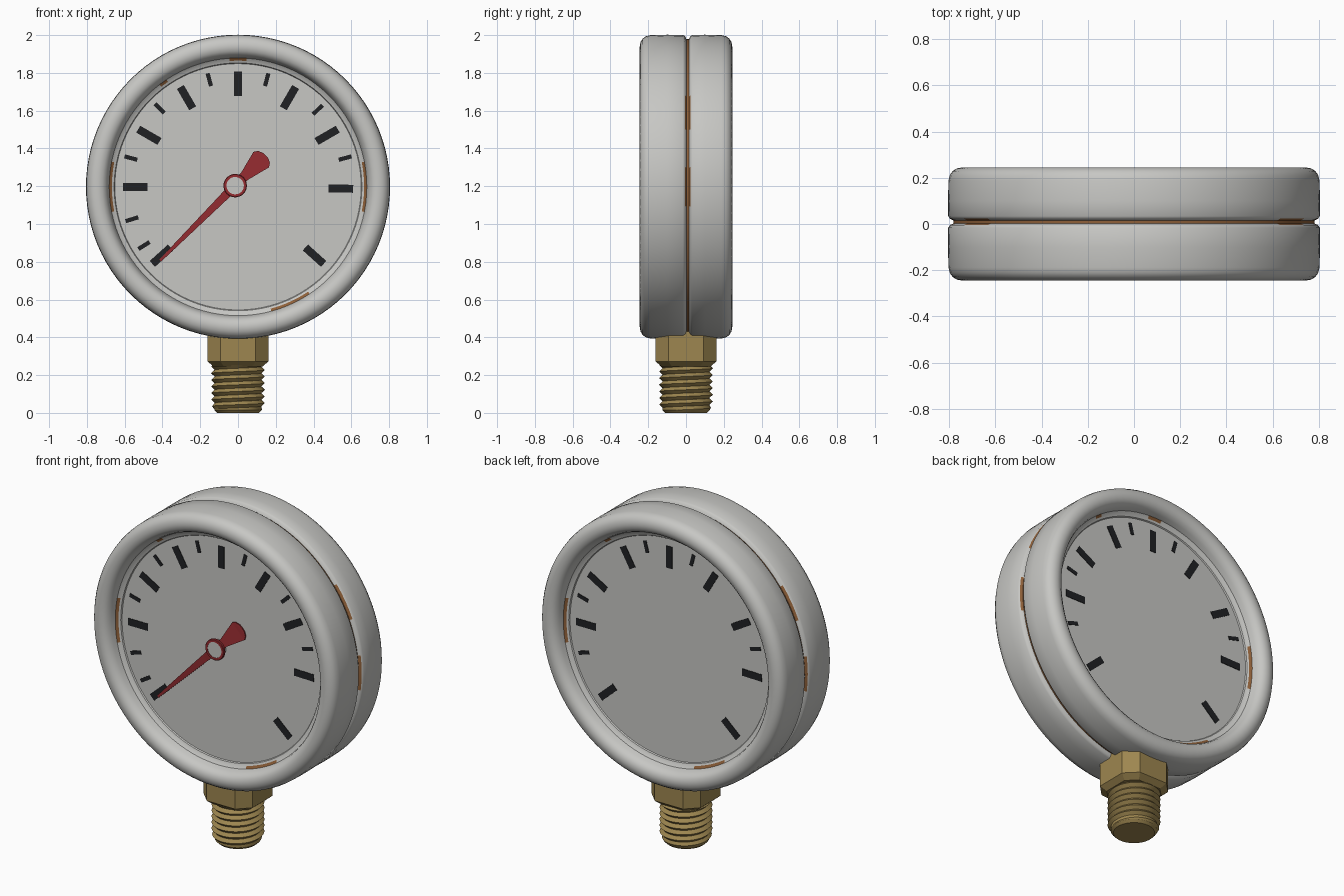
import bpy, bmesh, math
from mathutils import Vector

if "Cube" in bpy.data.objects:
    bpy.data.objects.remove(bpy.data.objects["Cube"])

CZ = 1.197        # height of the dial centre
DIAL_Y = 0.157    # depth of each dial from the middle


def material(name, rgb):
    m = bpy.data.materials.new(name)
    m.diffuse_color = (*rgb, 1)
    m.use_nodes = True
    m.node_tree.nodes["Principled BSDF"].inputs["Base Color"].default_value = m.diffuse_color
    return m


GREY = material("grey metal", (0.57, 0.57, 0.55))
RUST = material("rust brown", (0.27, 0.115, 0.04))
BRASS = material("brass", (0.34, 0.24, 0.08))
BLACK = material("black", (0.014, 0.015, 0.017))
RED = material("red", (0.30, 0.025, 0.03))


def finish(name, bm, mats, smooth=None):
    bmesh.ops.remove_doubles(bm, verts=bm.verts[:], dist=1e-5)
    bmesh.ops.recalc_face_normals(bm, faces=bm.faces[:])
    me = bpy.data.meshes.new(name)
    bm.to_mesh(me)
    bm.free()
    ob = bpy.data.objects.new(name, me)
    bpy.context.collection.objects.link(ob)
    for m in mats:
        me.materials.append(m)
    if smooth:
        bpy.ops.object.select_all(action='DESELECT')
        ob.select_set(True)
        bpy.context.view_layer.objects.active = ob
        bpy.ops.object.shade_smooth_by_angle(angle=math.radians(smooth))
    return ob


def lathe_y(bm, profile, cx=0, cz=CZ, n=96, rule=None):
    """Revolve (radius, y) points about a y axis; rule(row, degrees) gives the material."""
    rings = [[bm.verts.new((cx + r * math.cos(2 * math.pi * j / n), y,
                            cz + r * math.sin(2 * math.pi * j / n))) for j in range(n)]
             for r, y in profile]
    for i in range(len(rings) - 1):
        a, b = rings[i], rings[i + 1]
        for j in range(n):
            k = (j + 1) % n
            if profile[i][0] == 0:
                f = bm.faces.new((a[0], b[j], b[k]))
            elif profile[i + 1][0] == 0:
                f = bm.faces.new((a[j], a[k], b[0]))
            else:
                f = bm.faces.new((a[j], a[k], b[k], b[j]))
            if rule:
                f.material_index = rule(i, 360 * (j + 0.5) / n)


def plate(bm, pts, y0, y1):
    """Extrude an x-z outline from y0 to y1."""
    a = [bm.verts.new((x, y0, z)) for x, z in pts]
    b = [bm.verts.new((x, y1, z)) for x, z in pts]
    bm.faces.new(a)
    bm.faces.new(b[::-1])
    for i in range(len(pts)):
        k = (i + 1) % len(pts)
        bm.faces.new((a[i], b[i], b[k], a[k]))


# Case: two rounded shells, front and back, with a groove between them
half = [(0, DIAL_Y), (0.652, DIAL_Y), (0.656, 0.164), (0.668, 0.168), (0.682, 0.178),
        (0.689, 0.205), (0.700, 0.226), (0.718, 0.240), (0.742, 0.245), (0.766, 0.241),
        (0.785, 0.229), (0.797, 0.212), (0.803, 0.188), (0.805, 0.10), (0.804, 0.025)]
groove = [(0.797, 0.014), (0.782, 0.007)]     # offsets from the seam
SEAM = 0.009
profile = [(r, -y + (SEAM if y == 0.025 else 0)) for r, y in half]
profile += [(r, SEAM - y) for r, y in groove]
profile += [(r, SEAM + y) for r, y in reversed(groove)]
profile += [(r, y + (SEAM if y == 0.025 else 0)) for r, y in reversed(half)]
MIDDLE = len(profile) // 2 - 1
lip_spots = ((0, 11), (360, 11), (90, 5), (180, 11), (293, 9), (126, 3))
wall_spots = ((0, 7), (360, 7), (30, 8), (150, 8), (180, 7))


def near(deg, spots):
    return any(abs(deg - a) < w for a, w in spots)


def case_rule(row, deg):
    if row == MIDDLE:
        return 1
    if abs(row - MIDDLE) == 1:
        return int(near(deg, wall_spots))
    if row == 3:
        return int(near(deg, lip_spots))
    if row == len(profile) - 5:                # back lip, mirrored left to right
        return int(near((180 - deg) % 360, lip_spots))
    return 0


bm = bmesh.new()
lathe_y(bm, profile, rule=case_rule)
finish("case", bm, [GREY, RUST], 35)

# Scale marks on both dials
majors = (-42, -1, 30, 60, 90, 120, 150, 180, 222)
minors = (15, 44, 75, 105, 135, 165, 197, 212)
for name, side, small in (("front_scale", -1, minors), ("back_scale", 1, (15, 75, 105, 165, 197))):
    bm = bmesh.new()
    marks = [(a, 0.48, 0.61, 0.021) for a in majors] + [(a, 0.552, 0.622, 0.011) for a in small]
    for deg, r0, r1, w in marks:
        a = math.radians(deg)
        u = Vector((math.cos(a), math.sin(a)))
        v = Vector((-u.y, u.x))
        pts = [u * r0 - v * w, u * r1 - v * w, u * r1 + v * w, u * r0 + v * w]
        plate(bm, [(-side * p.x, CZ + p.y) for p in pts],
              side * (DIAL_Y - 0.001), side * (DIAL_Y + 0.003))
    finish(name, bm, [BLACK])

# Needle: (distance along, half width, y) stations, raised towards the hub
HX, HZ = -0.015, 1.203
stations = [(-0.56, 0.007, -0.166), (-0.50, 0.009, -0.168), (-0.10, 0.021, -0.185),
            (0.0, 0.026, -0.192), (0.07, 0.026, -0.186), (0.195, 0.058, -0.173),
            (0.215, 0.045, -0.172), (0.226, 0.022, -0.171), (0.228, 0.002, -0.171)]
c = math.sqrt(0.5)
bm = bmesh.new()
rows = []
for u, w, y in stations:
    rows.append([bm.verts.new((HX + c * (u - v), yy, HZ + c * (u + v)))
                 for v, yy in ((-w, y), (w, y), (w, y + 0.007), (-w, y + 0.007))])
for a, b in zip(rows, rows[1:]):
    for j in range(4):
        bm.faces.new((a[j], a[(j + 1) % 4], b[(j + 1) % 4], b[j]))
bm.faces.new(rows[0])
bm.faces.new(rows[-1][::-1])
finish("needle", bm, [RED])

# Needle hub: thin red ring around a grey pin
bm = bmesh.new()
lathe_y(bm, [(0.046, -0.186), (0.062, -0.186), (0.062, -0.197), (0.059, -0.200),
             (0.046, -0.200), (0.046, -0.186)], HX, HZ, 32)
finish("needle_hub", bm, [RED], 35)
bm = bmesh.new()
lathe_y(bm, [(0.047, -DIAL_Y), (0.047, -0.198), (0, -0.198)], HX, HZ, 32)
finish("hub_pin", bm, [GREY], 35)

# Fitting block: square with cut corners, tapered underneath
bm = bmesh.new()
rows = []
for z, s in ((0.245, 0.80), (0.272, 1.0), (0.46, 1.0)):
    p, q = 0.161 * s, 0.093 * s
    xy = [(p, -q), (p, q), (q, p), (-q, p), (-p, q), (-p, -q), (-q, -p), (q, -p)]
    rows.append([bm.verts.new((x, y, z)) for x, y in xy])
for a, b in zip(rows, rows[1:]):
    for j in range(8):
        bm.faces.new((a[j], a[(j + 1) % 8], b[(j + 1) % 8], b[j]))
bm.faces.new(rows[0][::-1])
bm.faces.new(rows[-1])
finish("fitting_block", bm, [BRASS])

# Helical thread: alternating crest and root rows climbing one pitch per turn
N, PITCH = 48, 0.035
bm = bmesh.new()
grid = []
for i in range(-2, 16):
    row = []
    for j in range(N + 1):
        t = j / N
        z = min(max(PITCH * (i / 2 + t), 0.012), 0.262)
        r = 0.142 if i % 2 else 0.124
        r = min(r, 0.116 + 0.6 * z)
        a = 2 * math.pi * t
        row.append(bm.verts.new((r * math.cos(a), r * math.sin(a), z)))
    grid.append(row)
for a, b in zip(grid, grid[1:]):
    for j in range(N):
        bm.faces.new((a[j], a[j + 1], b[j + 1], b[j]))
bmesh.ops.dissolve_degenerate(bm, dist=1e-5, edges=bm.edges[:])
finish("thread", bm, [BRASS], 35)

# Solid core of the thread with a bevelled end
bm = bmesh.new()
core = [[bm.verts.new((r * math.cos(2 * math.pi * j / N), r * math.sin(2 * math.pi * j / N), z))
         for j in range(N)] for r, z in ((0.111, 0), (0.125, 0.014), (0.123, 0.27))]
for a, b in zip(core, core[1:]):
    for j in range(N):
        bm.faces.new((a[j], a[(j + 1) % N], b[(j + 1) % N], b[j]))
bm.faces.new(core[0][::-1])
bm.faces.new(core[-1])
finish("thread_core", bm, [BRASS], 35)
